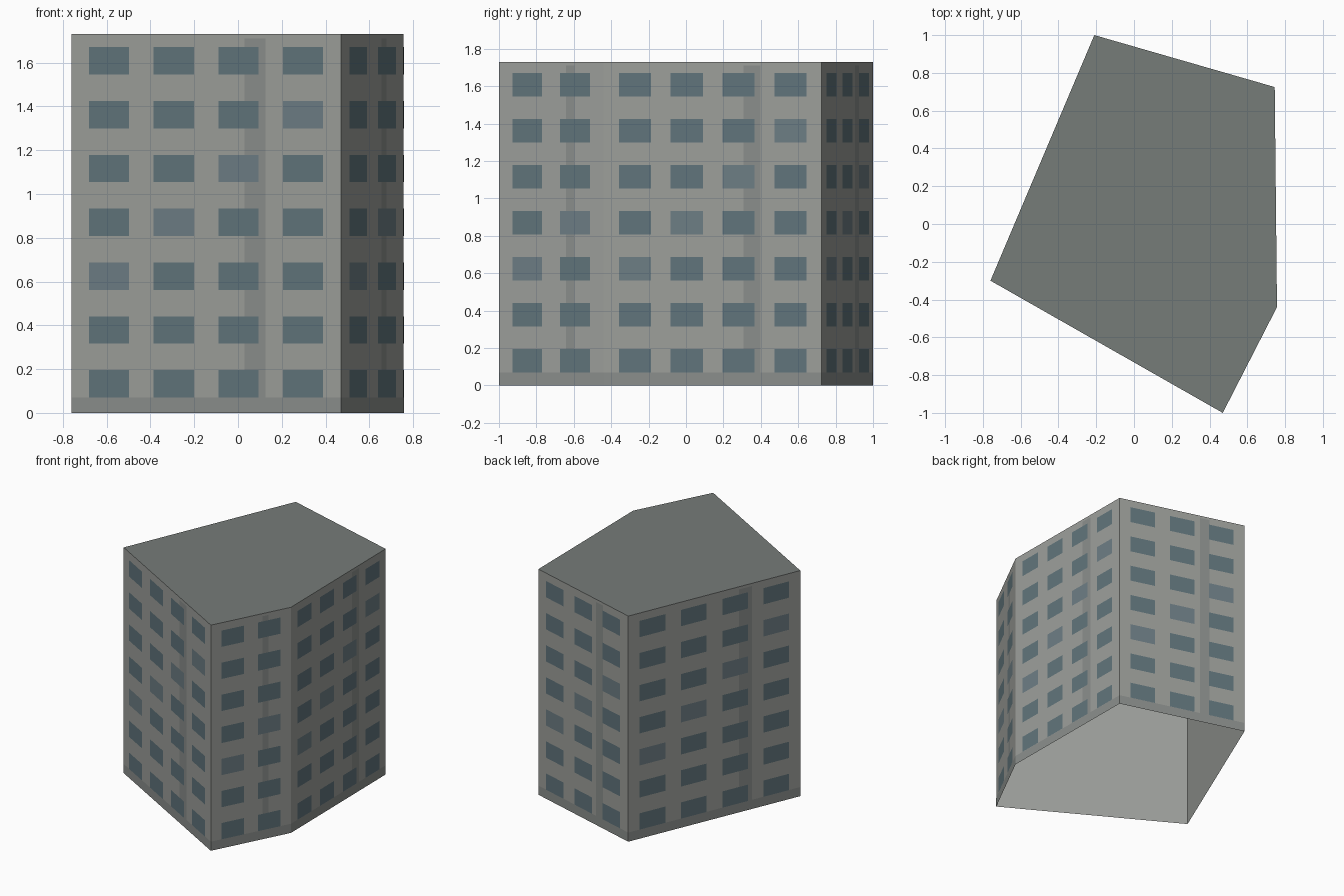
import bpy
from mathutils import Vector

if "Cube" in bpy.data.objects:
    bpy.data.objects.remove(bpy.data.objects["Cube"])

H = 1.73
# footprint, counter-clockwise, with window columns on the wall starting at each corner
CORNERS = [(-0.76, -0.30), (0.47, -1.0), (0.757, -0.44), (0.745, 0.725), (-0.21, 1.0)]
COLUMNS = [4, 2, 4, 3, 4]
ROWS, PITCH = 7, 0.246
MARGIN = 0.028


def material(name, rgb):
    m = bpy.data.materials.new(name)
    m.diffuse_color = (*rgb, 1)
    m.use_nodes = True
    m.node_tree.nodes["Principled BSDF"].inputs["Base Color"].default_value = m.diffuse_color
    return m


WALL = material("concrete", (0.34, 0.35, 0.33))
ROOF = material("roofing", (0.18, 0.20, 0.19))
TRIM = material("dark_concrete", (0.26, 0.275, 0.265))
GLASS = material("glass", (0.12, 0.178, 0.202))
PALE = material("pale_glass", (0.155, 0.21, 0.235))


def mesh_object(name, verts, faces, mats, indices):
    me = bpy.data.meshes.new(name)
    me.from_pydata(verts, [], faces)
    for m in mats:
        me.materials.append(m)
    for p, i in zip(me.polygons, indices):
        p.material_index = i
    ob = bpy.data.objects.new(name, me)
    bpy.context.collection.objects.link(ob)


def panels(name, a, b, rects, offset, mats):
    """Flat panels on the wall a-b; each rect is (u0, u1, z0, z1, material index)."""
    a, b = Vector((*a, 0)), Vector((*b, 0))
    d = b - a
    out = Vector((d.y, -d.x, 0)).normalized() * offset
    verts, faces = [], []
    for u0, u1, z0, z1, _ in rects:
        k = len(verts)
        for u, z in ((u0, z0), (u1, z0), (u1, z1), (u0, z1)):
            verts.append(a + d * u + out + Vector((0, 0, z)))
        faces.append((k, k + 1, k + 2, k + 3))
    mesh_object(name, verts, faces, mats, [r[4] for r in rects])


# building shell: walls and flat roof, open underneath
n = len(CORNERS)
verts = [(x, y, z) for z in (0, H) for x, y in CORNERS]
faces = [(i, (i + 1) % n, (i + 1) % n + n, i + n) for i in range(n)]
faces.append(tuple(range(n, 2 * n)))
mesh_object("building_shell", verts, faces, [WALL, ROOF], [0] * n + [1])

# painted plinth, downpipe stain and window grid on each wall
for i, cols in enumerate(COLUMNS):
    a, b = CORNERS[i], CORNERS[(i + 1) % n]
    m = MARGIN / (Vector(b) - Vector(a)).length
    cell = (1 - 2 * m) / cols
    panels(f"wall_trim_{i + 1}", a, b,
           [(0, 1, 0, 0.07, 0), (0.642, 0.72, 0.07, 1.71, 0)], 0.001, [TRIM])
    windows = []
    for r in range(ROWS):
        z = 0.07 + r * PITCH
        for c in range(cols):
            u = m + (c + 0.5) * cell
            windows.append((u - 0.31 * cell, u + 0.31 * cell, z, z + 0.125, int(r == c + 2)))
    panels(f"windows_{i + 1}", a, b, windows, 0.002, [GLASS, PALE])
